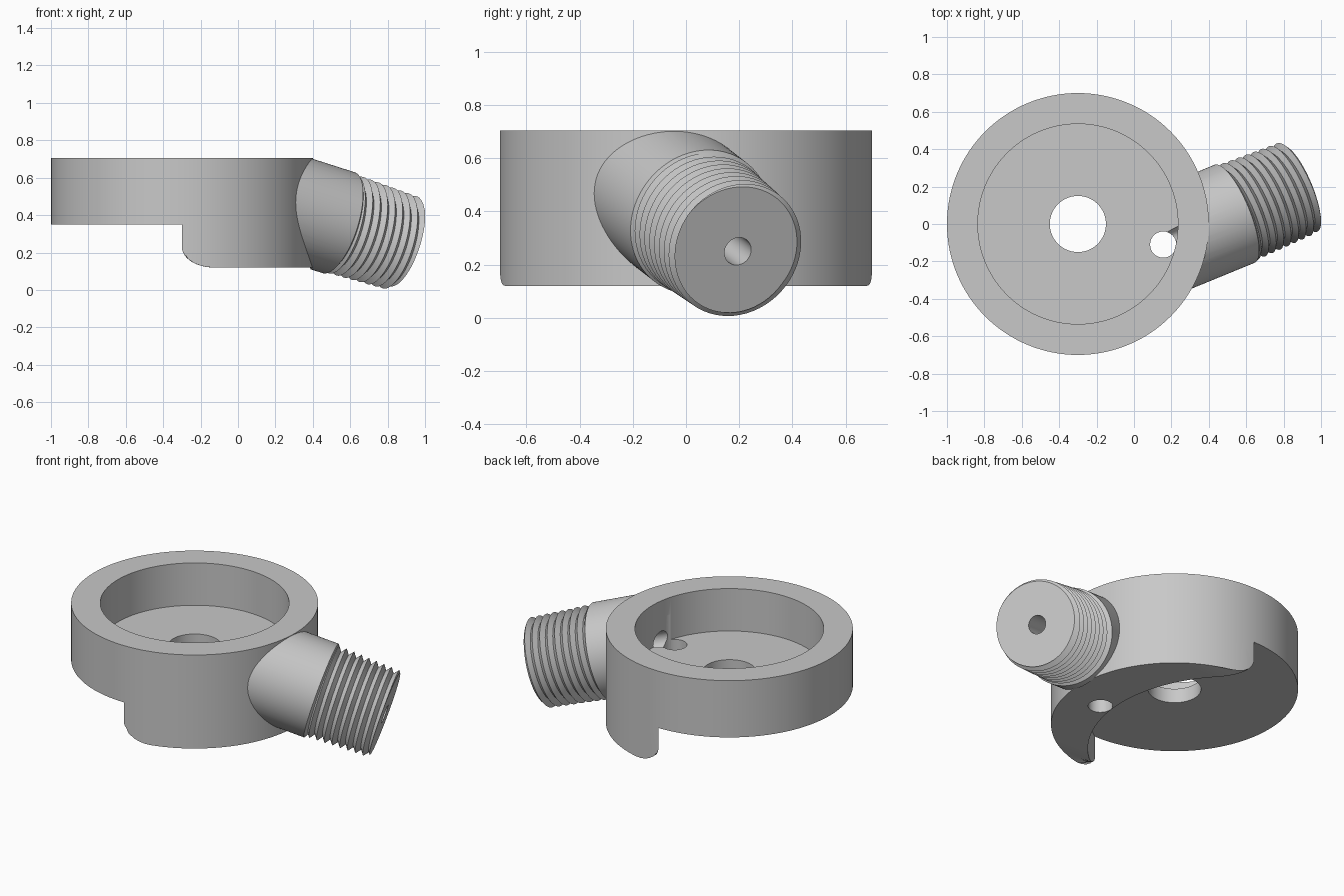
import bpy, bmesh, math
from mathutils import Matrix, Vector

if "Cube" in bpy.data.objects:
    bpy.data.objects.remove(bpy.data.objects["Cube"])

CX = -0.30                                   # ring centre in x
TIP = Vector((0.88, 0.195, 0.25))            # centre of the nozzle end face
AXIS = Vector((0.887, 0.364, -0.284)).normalized()
U = Vector((0, 0, 1)).cross(AXIS).normalized()
V = AXIS.cross(U)
NOZZLE = Matrix((U, V, AXIS)).transposed().to_4x4()
NOZZLE.translation = TIP

grey = bpy.data.materials.new("plain_grey")
grey.diffuse_color = (0.58, 0.58, 0.58, 1)
grey.use_nodes = True
grey.node_tree.nodes["Principled BSDF"].inputs["Base Color"].default_value = grey.diffuse_color


def finish(bm, name, matrix=Matrix()):
    bmesh.ops.remove_doubles(bm, verts=bm.verts, dist=1e-5)
    bmesh.ops.recalc_face_normals(bm, faces=bm.faces)
    bm.transform(matrix)
    mesh = bpy.data.meshes.new(name)
    bm.to_mesh(mesh)
    bm.free()
    mesh.materials.append(grey)
    obj = bpy.data.objects.new(name, mesh)
    bpy.context.collection.objects.link(obj)
    return obj


def lathe(name, profile, matrix, segs=128, closed=False):
    """Revolve (radius, height) points; open profiles get flat caps."""
    bm = bmesh.new()
    rings = []
    for r, z in profile:
        rings.append([bm.verts.new((r * math.cos(math.tau * i / segs),
                                    r * math.sin(math.tau * i / segs), z))
                      for i in range(segs)])
    pairs = list(zip(rings, rings[1:]))
    if closed:
        pairs.append((rings[-1], rings[0]))
    else:
        bm.faces.new(rings[0])
        bm.faces.new(rings[-1])
    for a, b in pairs:
        for i in range(segs):
            j = (i + 1) % segs
            bm.faces.new((a[i], a[j], b[j], b[i]))
    return finish(bm, name, matrix)


def cut(obj, *cutters):
    bpy.context.view_layer.objects.active = obj
    for c in cutters:
        mod = obj.modifiers.new("cut", 'BOOLEAN')
        mod.operation, mod.solver, mod.object = 'DIFFERENCE', 'EXACT', c
        bpy.ops.object.modifier_apply(modifier=mod.name)


def crescent(name):
    """Half-moon skirt under the ring, its bottom rounded up at both tips."""
    bm = bmesh.new()
    depth, top, low, n = 0.39, 0.35, 0.12, 64
    R = (0.49 + depth ** 2) / (2 * depth)

    def bottom(dx):
        k = max(0.0, 1 - max(dx, 0) / 0.17)
        return low + 0.11 * (1 - math.sqrt(1 - k * k))

    cols = []
    for i in range(n + 1):
        t = math.pi * (i / n - 0.5)
        y = 0.7 * math.sin(t)
        xo = 0.7 * math.cos(t)
        xi = depth - R + math.sqrt(R * R - y * y)
        cols.append([bm.verts.new((CX + x, y, z)) for x, z in
                     ((xo, top), (xo, bottom(xo)), (xi, bottom(xi)), (xi, top))])
    for a, b in zip(cols, cols[1:]):
        for k in range(4):
            m = (k + 1) % 4
            bm.faces.new((a[k], a[m], b[m], b[k]))
    return finish(bm, name)


def thread(name, start=-0.38, pitch=0.046, phase=0.405, segs=64):
    """Tapered V thread; crest and root rows climb one pitch per turn."""
    bm = bmesh.new()
    cols = []
    for i in range(segs + 1):
        turn = i / segs
        a = math.tau * turn
        col = []
        for k in range(-20, 4):
            s = min(0.0, max(start, (k / 2 + turn - phase) * pitch))
            f = s / pitch - turn + phase
            r = 0.262 - 0.035 * s - 0.03 * 2 * abs(f - round(f))
            col.append(bm.verts.new((r * math.cos(a), r * math.sin(a), s)))
        cols.append(col)
    for a, b in zip(cols, cols[1:]):
        for k in range(len(a) - 1):
            bm.faces.new((a[k], b[k], b[k + 1], a[k + 1]))
    bmesh.ops.remove_doubles(bm, verts=bm.verts, dist=1e-5)
    bmesh.ops.holes_fill(bm, edges=[e for e in bm.edges if e.is_boundary], sides=0)
    return finish(bm, name, NOZZLE)


# Main ring with a floor and a central hole
ring = lathe("ring_body", [(0.15, 0.35), (0.70, 0.35), (0.70, 0.705),
                           (0.535, 0.705), (0.535, 0.44), (0.15, 0.44)],
             Matrix.Translation((CX, 0, 0)), closed=True)
skirt = crescent("lower_skirt")

# Angled nozzle: smooth neck and threaded end
neck = lathe("nozzle_neck", [(0.283, -0.95), (0.283, -0.385), (0.25, -0.365)],
             NOZZLE, 96)
screw = thread("nozzle_thread")

# Cutters: bore, drain hole and the ring's core
bore = lathe("bore_cutter", [(0.054, -0.817), (0.054, 0.1)], NOZZLE, 32)
drain = lathe("drain_cutter", [(0.07, 0.0), (0.07, 0.6)],
              Matrix.Translation((0.156, -0.11, 0)), 32)
core = lathe("core_cutter", [(0.69, -1), (0.69, 2)],
             Matrix.Translation((CX, 0, 0)))
cut(ring, drain, bore)
cut(skirt, drain)
cut(neck, core, bore)
cut(screw, bore)
for c in (bore, drain, core):
    bpy.data.objects.remove(c)

# Smooth the round walls, keep the edges crisp
for obj in (ring, skirt, neck, screw):
    bpy.ops.object.select_all(action='DESELECT')
    obj.select_set(True)
    bpy.context.view_layer.objects.active = obj
    bpy.ops.object.shade_smooth_by_angle(angle=math.radians(30))
